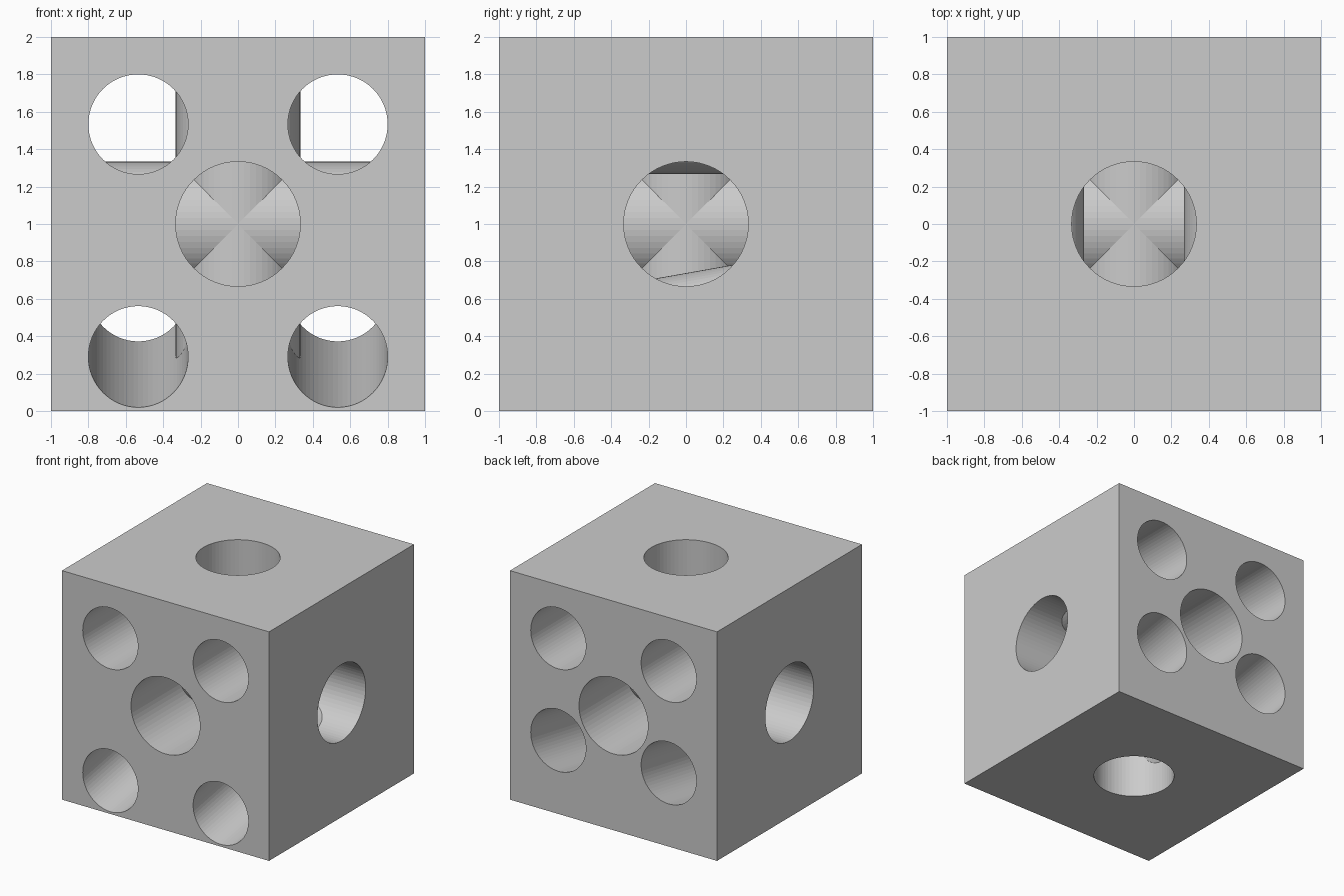
import bpy, bmesh
from math import sin, cos, tan, pi, radians
from mathutils import Vector

if "Cube" in bpy.data.objects:
    bpy.data.objects.remove(bpy.data.objects["Cube"])

SEGS = 64
R_MAIN, R_SMALL, OFF = 1 / 3, 4 / 15, 8 / 15
TILT = radians(10)
bm = bmesh.new()
CENTRE = Vector((0, 0, 1))
rings = {}  # (axis, side) -> edges bounding the holes on that face


def tube(axis, radius, u0=0.0, v0=0.0, tilt=0.0):
    """Hole wall running right through the block; its ends lie on the faces."""
    u_ax, v_ax = [i for i in range(3) if i != axis]
    ends = []
    for side in (-1, 1):
        ring = []
        for i in range(SEGS):
            a = 2 * pi * i / SEGS
            p = CENTRE.copy()
            p[axis] += side
            p[u_ax] += u0 + radius * cos(a)
            p[v_ax] += v0 + radius * sin(a) / cos(tilt) + side * tan(tilt)
            ring.append(bm.verts.new(p))
        ends.append(ring)
    a, b = ends
    for i in range(SEGS):
        j = (i + 1) % SEGS
        bm.faces.new((a[i], a[j], b[j], b[i]))
    for side, ring in zip((-1, 1), ends):
        rings.setdefault((axis, side), []).extend(
            bm.edges.get((ring[i], ring[(i + 1) % SEGS])) for i in range(SEGS))


# One large hole along each axis, walls left crossing each other
for axis in range(3):
    tube(axis, R_MAIN)

# Four small holes front to back; the lower pair slopes upward to the back
for s in (-1, 1):
    tube(1, R_SMALL, s * OFF, OFF)
    tube(1, R_SMALL, s * OFF, -OFF, TILT)

# Block faces filled around the holes
corners = {(x, y, z): bm.verts.new(CENTRE + Vector((x, y, z)))
           for x in (-1, 1) for y in (-1, 1) for z in (-1, 1)}
for (axis, side), hole_edges in rings.items():
    loop = []
    for u, v in ((-1, -1), (1, -1), (1, 1), (-1, 1)):
        key = [u, v]
        key.insert(axis, side)
        loop.append(corners[tuple(key)])
    outer = []
    for i in range(4):
        pair = (loop[i], loop[(i + 1) % 4])
        outer.append(bm.edges.get(pair) or bm.edges.new(pair))
    n = Vector((0, 0, 0))
    n[axis] = side
    bmesh.ops.triangle_fill(bm, use_beauty=True, use_dissolve=False,
                            edges=outer + hole_edges, normal=n)

bmesh.ops.recalc_face_normals(bm, faces=bm.faces)
mesh = bpy.data.meshes.new("drilled_block")
bm.to_mesh(mesh)
bm.free()
bpy.context.collection.objects.link(bpy.data.objects.new("drilled_block", mesh))
